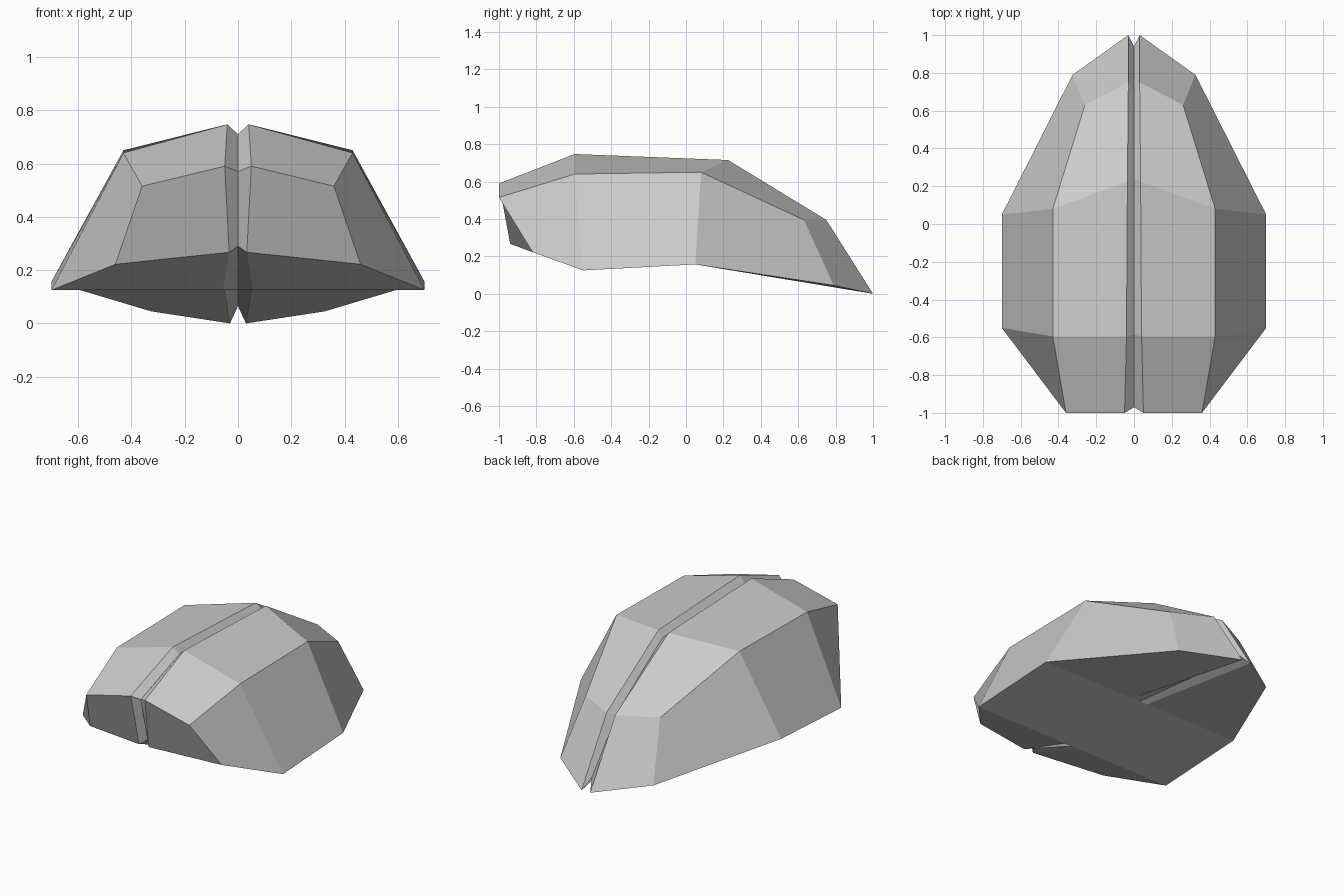
import bpy
import bmesh

cube = bpy.data.objects.get("Cube")
if cube:
    bpy.data.objects.remove(cube, do_unlink=True)

# Half cross-sections, front to back. Each runs from the top groove,
# over the ridge and shoulder, to the rim, lower lip and lower groove.
SECTIONS = [
    [(0, -.97, .57), (.05, -1, .59), (.36, -1, .515),
     (.46, -.82, .222), (.033, -.94, .267), (0, -.90, .29)],
    [(0, -.585, .71), (.04, -.595, .747), (.43, -.595, .64),
     (.70, -.55, .125), (.055, -.55, .125), (0, -.55, .125)],
    [(0, .24, .675), (.035, .225, .715), (.43, .08, .65),
     (.70, .05, .157), (.055, .05, .157), (0, .05, .157)],
    [(0, .69, .37), (.03, .75, .395), (.26, .63, .395),
     (.325, .79, .045), (.03, 1, 0), (0, .94, .065)],
]


def make_material(name, colour):
    mat = bpy.data.materials.new(name)
    mat.use_nodes = True
    mat.diffuse_color = colour
    bsdf = next(n for n in mat.node_tree.nodes if n.type == 'BSDF_PRINCIPLED')
    bsdf.inputs["Base Color"].default_value = colour
    return mat


# Loft one half of the shell through the sections
bm = bmesh.new()
rings = [[bm.verts.new(p) for p in section] for section in SECTIONS]
for a, b in zip(rings, rings[1:]):
    for i in range(len(a) - 1):
        bm.faces.new((a[i], a[i + 1], b[i + 1], b[i]))

# Close the front and the back, with the groove running down both
for ring in (rings[0], rings[-1]):
    c, ridge, shoulder, rim, lip, low = ring
    bm.faces.new((c, ridge, lip, low))
    bm.faces.new((ridge, shoulder, rim, lip))

# Mirror to the other half
bmesh.ops.mirror(bm, geom=bm.verts[:] + bm.edges[:] + bm.faces[:],
                 axis='X', merge_dist=0.001)
bmesh.ops.remove_doubles(bm, verts=bm.verts, dist=0.001)
bmesh.ops.recalc_face_normals(bm, faces=bm.faces)

mesh = bpy.data.meshes.new("split_shell")
bm.to_mesh(mesh)
bm.free()
mesh.materials.append(make_material("light_grey", (.6, .6, .6, 1)))
shell = bpy.data.objects.new("split_shell", mesh)
bpy.context.collection.objects.link(shell)
